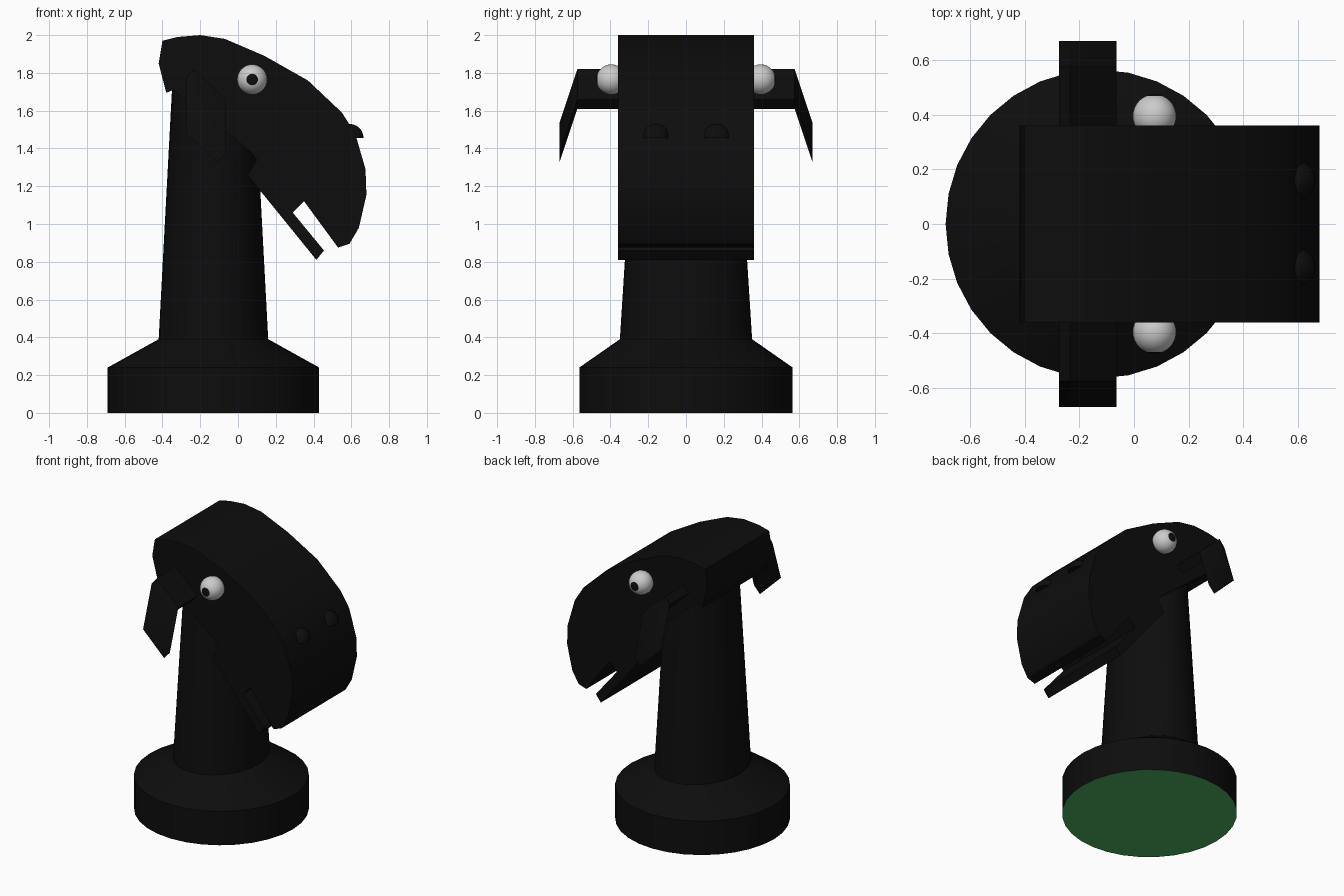
import bpy, bmesh, math
from mathutils import Matrix

if "Cube" in bpy.data.objects:
    bpy.data.objects.remove(bpy.data.objects["Cube"])


def material(name, rgb):
    m = bpy.data.materials.new(name)
    m.diffuse_color = (*rgb, 1)
    m.use_nodes = True
    m.node_tree.nodes["Principled BSDF"].inputs["Base Color"].default_value = m.diffuse_color
    return m


BLACK = material("black", (0.004, 0.004, 0.004))
GREEN = material("green_felt", (0.08, 0.45, 0.12))
WHITE = material("eye_white", (0.8, 0.8, 0.8))


def finish(name, bm, mats, angle=35):
    bmesh.ops.recalc_face_normals(bm, faces=bm.faces)
    mesh = bpy.data.meshes.new(name)
    bm.to_mesh(mesh)
    bm.free()
    for m in mats:
        mesh.materials.append(m)
    ob = bpy.data.objects.new(name, mesh)
    bpy.context.collection.objects.link(ob)
    bpy.ops.object.select_all(action='DESELECT')
    ob.select_set(True)
    bpy.context.view_layer.objects.active = ob
    bpy.ops.object.shade_smooth_by_angle(angle=math.radians(angle))
    return ob


def loft(name, rings, mats):
    """Skin a list of equal-length point rings and cap both ends."""
    bm = bmesh.new()
    loops = [[bm.verts.new(p) for p in ring] for ring in rings]
    n = len(loops[0])
    for a, b in zip(loops, loops[1:]):
        for i in range(n):
            j = (i + 1) % n
            bm.faces.new((a[i], a[j], b[j], b[i]))
    bottom = bm.faces.new(loops[0])
    bm.faces.new(loops[-1])
    bottom.material_index = len(mats) - 1
    return finish(name, bm, mats)


# Pedestal and tapering oval neck, with a green underside
def oval(rx, ry, z, n=32):
    return [(-0.13 + rx * math.cos(2 * math.pi * i / n),
             ry * math.sin(2 * math.pi * i / n), z) for i in range(n)]


loft("base_and_neck", [oval(0.56, 0.565, 0), oval(0.56, 0.565, 0.24),
                       oval(0.29, 0.35, 0.39), oval(0.218, 0.265, 1.74)],
     [BLACK, GREEN])

# Head: side profile with an open mouth, extruded across
profile = [(-0.40, 1.97), (-0.32, 1.99), (-0.20, 2.0), (-0.07, 1.98),
           (0.14, 1.89), (0.37, 1.76), (0.55, 1.59), (0.62, 1.48),
           (0.675, 1.29), (0.68, 1.155), (0.64, 0.98), (0.59, 0.895),
           (0.53, 0.875), (0.35, 1.12), (0.29, 1.06), (0.455, 0.86),
           (0.415, 0.81), (0.05, 1.26), (0.10, 1.34), (0.06, 1.39),
           (-0.34, 1.71), (-0.38, 1.695), (-0.42, 1.85)]
loft("head", [[(x, y, z) for x, z in profile] for y in (-0.36, 0.36)], [BLACK])

ear_section = [(-0.275, 1.77), (-0.235, 1.82), (-0.065, 1.66), (-0.11, 1.61)]
for s, side in ((-1, "right"), (1, "left")):
    # Ear: slanted strap that goes out and then droops
    loft(f"ear_{side}", [[(x, s * y, z + dz) for x, z in ear_section]
                         for y, dz in ((0.3, 0), (0.575, 0), (0.67, -0.285))],
         [BLACK])

    # Eye: ball whose pole faces outward, with the cap coloured as a pupil
    bm = bmesh.new()
    bmesh.ops.create_uvsphere(bm, u_segments=32, v_segments=16, radius=0.08)
    for f in bm.faces:
        if f.calc_center_median().z > 0.0725:
            f.material_index = 1
    bm.transform(Matrix.Translation((0.075, s * 0.395, 1.765))
                 @ Matrix.Rotation(-s * math.pi / 2, 4, 'X'))
    finish(f"eye_{side}", bm, [WHITE, BLACK])

    # Nostril: half ball on the snout
    bm = bmesh.new()
    bmesh.ops.create_uvsphere(bm, u_segments=24, v_segments=12, radius=0.075)
    cut = bmesh.ops.bisect_plane(bm, geom=bm.verts[:] + bm.edges[:] + bm.faces[:],
                                 plane_co=(0, 0, 0), plane_no=(0, 0, 1),
                                 clear_inner=True)
    bmesh.ops.holes_fill(bm, edges=[e for e in bm.edges if e.is_boundary])
    bm.transform(Matrix.Translation((0.59, s * 0.16, 1.455)))
    finish(f"nostril_{side}", bm, [BLACK])
